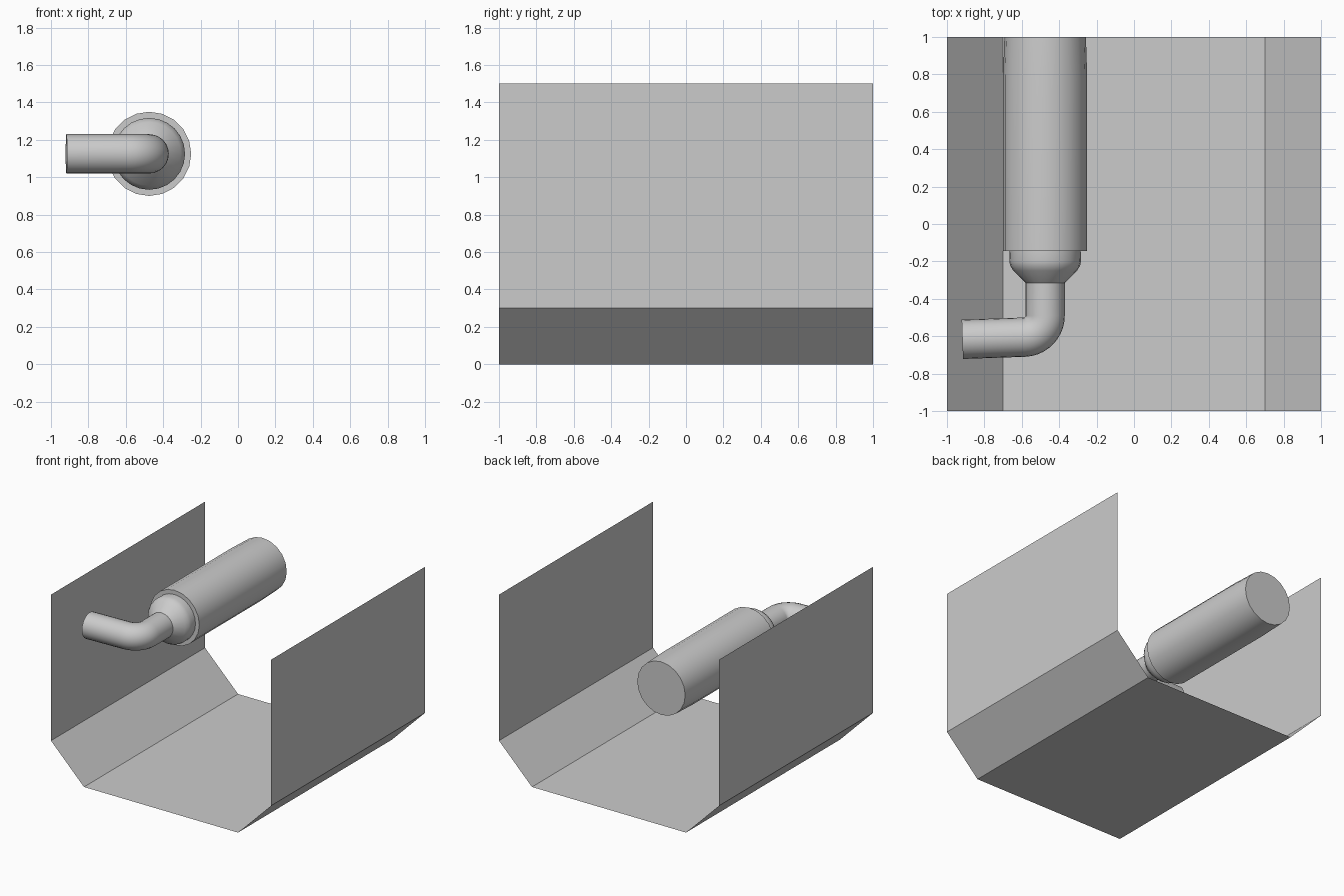
import bpy, bmesh, math
from mathutils import Vector

if "Cube" in bpy.data.objects:
    bpy.data.objects.remove(bpy.data.objects["Cube"])

CX, CZ = -0.475, 1.125   # axis of the tank and pipe


def make_object(name, bm, smooth=None):
    mesh = bpy.data.meshes.new(name)
    bm.to_mesh(mesh)
    bm.free()
    obj = bpy.data.objects.new(name, mesh)
    bpy.context.collection.objects.link(obj)
    if smooth:
        bpy.ops.object.select_all(action='DESELECT')
        obj.select_set(True)
        bpy.context.view_layer.objects.active = obj
        bpy.ops.object.shade_smooth_by_angle(angle=math.radians(smooth))
    return obj


def sweep(name, rings, sides, smooth=35):
    """Skin circles given as (centre, direction in the xy plane, radius), capped at both ends."""
    bm = bmesh.new()
    loops = []
    for centre, direction, radius in rings:
        side = Vector((-direction.y, direction.x, 0))
        loop = []
        for i in range(sides):
            a = 2 * math.pi * i / sides
            loop.append(bm.verts.new(
                centre + radius * (math.cos(a) * side + math.sin(a) * Vector((0, 0, 1)))))
        loops.append(loop)
    for a, b in zip(loops, loops[1:]):
        for i in range(sides):
            j = (i + 1) % sides
            bm.faces.new((a[i], a[j], b[j], b[i]))
    bm.faces.new(loops[0])
    bm.faces.new(loops[-1])
    bmesh.ops.recalc_face_normals(bm, faces=bm.faces)
    return make_object(name, bm, smooth)


FORWARD = Vector((0, -1, 0))


def lathe(name, profile, sides):
    return sweep(name, [(Vector((CX, y, CZ)), FORWARD, r) for y, r in profile], sides)


# open sheet channel: floor, chamfers and side walls
section = [(-1, 1.5), (-1, 0.3), (-0.7, 0), (0.7, 0), (1, 0.3), (1, 1.5)]
bm = bmesh.new()
front = [bm.verts.new((x, -1, z)) for x, z in section]
back = [bm.verts.new((x, 1, z)) for x, z in section]
for i in range(len(section) - 1):
    bm.faces.new((front[i], front[i + 1], back[i + 1], back[i]))
make_object("channel", bm)

# tank with its stepped front, then the rounded reducer
lathe("tank", [(1, 0.218), (0.78, 0.225), (-0.145, 0.225)], 20)
lathe("reducer", [(-0.14, 0.19), (-0.2, 0.192), (-0.225, 0.186), (-0.25, 0.17),
                  (-0.315, 0.105)], 24)

# elbow pipe turning to the left wall
R, STEPS, BEND = 0.115, 10, math.radians(88)
pivot = Vector((CX - R, -0.49, CZ))
rings = [(Vector((CX, -0.31, CZ)), FORWARD, 0.105)]
for i in range(STEPS + 1):
    a = BEND * i / STEPS
    direction = Vector((-math.sin(a), -math.cos(a), 0))
    rings.append((pivot + R * Vector((math.cos(a), -math.sin(a), 0)), direction, 0.105))
end, direction, _ = rings[-1]
rings.append((end + direction * (0.918 + end.x), direction, 0.105))
sweep("elbow_pipe", rings, 24)
